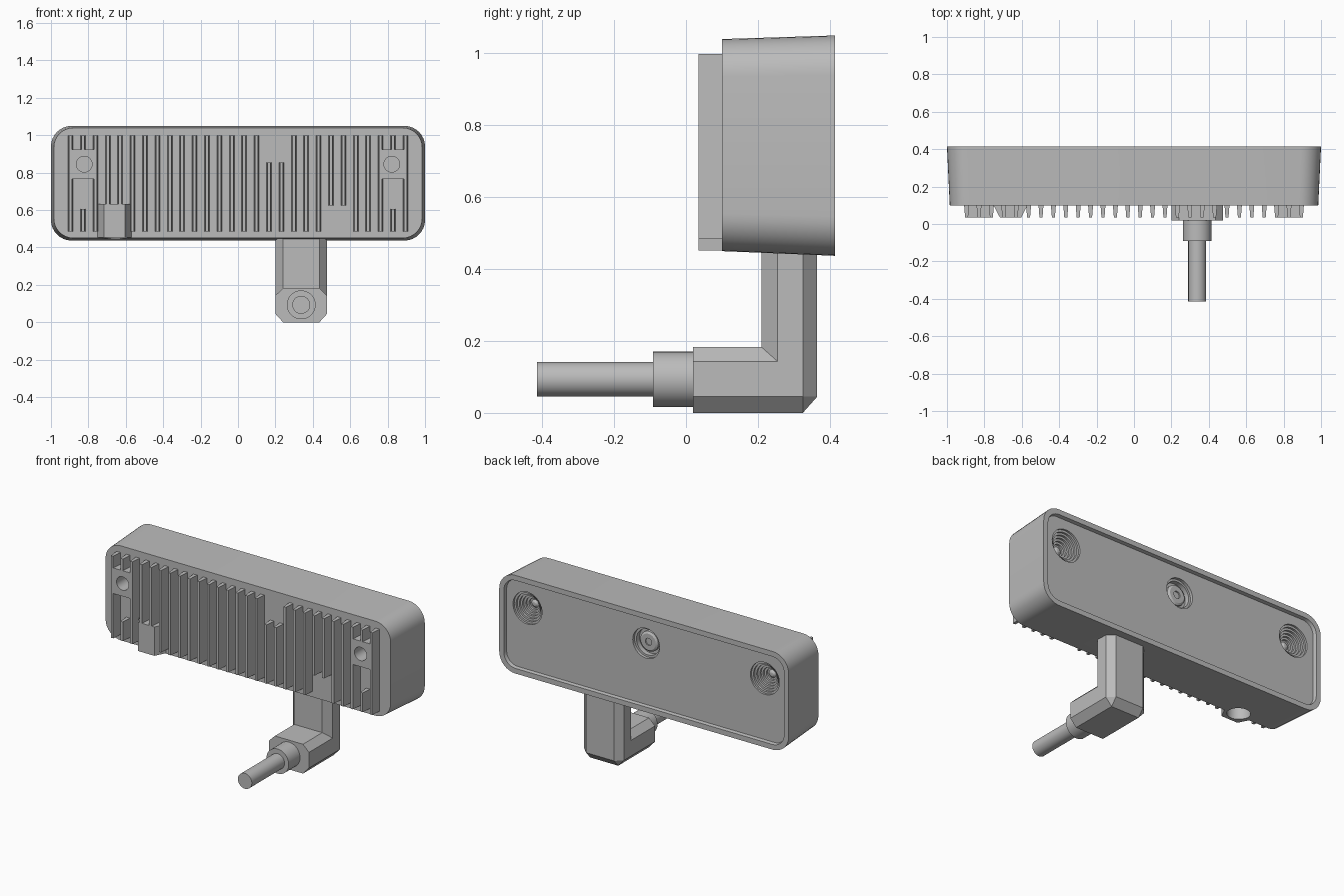
import bpy, bmesh, math
from mathutils import Matrix, Vector

if "Cube" in bpy.data.objects:
    bpy.data.objects.remove(bpy.data.objects["Cube"], do_unlink=True)

grey = bpy.data.materials.new("plain_grey")
grey.use_nodes = True
grey.diffuse_color = (0.5, 0.5, 0.5, 1)
grey.node_tree.nodes["Principled BSDF"].inputs["Base Color"].default_value = grey.diffuse_color


def finish(name, bm):
    """Turn a bmesh into a named object in the shared material."""
    bmesh.ops.remove_doubles(bm, verts=bm.verts, dist=1e-5)
    bmesh.ops.recalc_face_normals(bm, faces=bm.faces)
    mesh = bpy.data.meshes.new(name)
    bm.to_mesh(mesh)
    bm.free()
    mesh.materials.append(grey)
    ob = bpy.data.objects.new(name, mesh)
    bpy.context.collection.objects.link(ob)
    return ob


def loft(name, rings):
    """Skin a list of equal-length point rings and cap both ends."""
    bm = bmesh.new()
    loops = [[bm.verts.new(p) for p in ring] for ring in rings]
    n = len(loops[0])
    for a, b in zip(loops, loops[1:]):
        for i in range(n):
            j = (i + 1) % n
            bm.faces.new((a[i], a[j], b[j], b[i]))
    bm.faces.new(loops[0][::-1])
    bm.faces.new(loops[-1])
    return finish(name, bm)


def lathe(name, profile, centre, axis="Y", sides=40):
    """Revolve (radius, position) pairs about an axis through centre."""
    rings = []
    for r, h in profile:
        ring = []
        for i in range(sides):
            a = math.tau * i / sides
            c, s = r * math.cos(a), r * math.sin(a)
            ring.append(Vector((c, h, s) if axis == "Y" else (c, s, h)) + Vector(centre))
        rings.append(ring)
    return loft(name, rings)


def cut(targets, cutter):
    """Subtract the cutter from each target, then discard it."""
    cutter.hide_render = True
    for ob in targets:
        mod = ob.modifiers.new("cut", "BOOLEAN")
        mod.operation = "DIFFERENCE"
        mod.solver = "EXACT"
        mod.object = cutter
        bpy.context.view_layer.objects.active = ob
        bpy.ops.object.modifier_apply(modifier=mod.name)
    bpy.data.objects.remove(cutter, do_unlink=True)


def rounded(y, half_w, low, high, radius):
    """Rounded rectangle ring in the xz plane."""
    ring = []
    corners = ((1, 1), (-1, 1), (-1, -1), (1, -1))
    for k, (sx, sz) in enumerate(corners):
        cx = sx * (half_w - radius)
        cz = high - radius if sz > 0 else low + radius
        for i in range(9):
            a = math.pi / 2 * (k + i / 8)
            ring.append((cx + radius * math.cos(a), y, cz + radius * math.sin(a)))
    return ring


def fin(name, x, low, high, base=0.014, tip=0.008):
    """Upright rib with drafted sides."""
    def section(z):
        return [(x - base, 0.11, z), (x - tip, 0.035, z), (x + tip, 0.035, z), (x + base, 0.11, z)]
    return loft(name, [section(low), section(high)])


# Drafted housing with a recessed back panel
BACK, PANEL = 0.415, 0.393
housing = loft("housing", [
    rounded(0.10, 0.985, 0.45, 1.04, 0.105),
    rounded(BACK, 1.0, 0.437, 1.05, 0.11),
    rounded(BACK, 0.968, 0.469, 1.018, 0.08),
    rounded(PANEL, 0.964, 0.473, 1.014, 0.076),
])

# Stepped wells around the two outer lenses
LENS_Z = 0.855
for side, label in ((1, "left"), (-1, "right")):
    centre = (side * 0.82, 0, LENS_Z)
    profile = [(0, 0.45), (0.1, 0.45)]
    r, y = 0.1, PANEL - 0.012
    for step in range(5):
        profile += [(r, y), (r - 0.013, y)]
        r, y = r - 0.013, y - 0.013
    profile += [(r, y), (0, y)]
    cut([housing], lathe("well_cutter", profile, centre))
    lathe(label + "_lens", [(0, y + 0.012), (0.012, y + 0.01), (0.025, y), (0, y - 0.01)], centre)

# Middle well with a flat barrel and a small pupil
centre = (0, 0, LENS_Z)
cut([housing], lathe("well_cutter", [(0, 0.45), (0.093, 0.45), (0.093, 0.375), (0.08, 0.375),
                                     (0.08, 0.345), (0, 0.345)], centre))
lathe("middle_barrel", [(0, 0.34), (0.062, 0.34), (0.062, 0.362), (0.05, 0.37), (0.022, 0.37),
                        (0.022, 0.362), (0.012, 0.362), (0, 0.362)], centre)

# Cooling fins, with the shortened ones near pads, socket and label area
COUNT, REACH, LOW, HIGH = 28, 0.895, 0.485, 0.998
PAD_LOW, PAD_HIGH = 0.765, 0.925
for i in range(COUNT):
    x = -REACH + 2 * REACH * i / (COUNT - 1)
    spans = [(LOW, HIGH)]
    if i in (1, COUNT - 2):
        spans = [(LOW, 0.605), (PAD_HIGH - 0.01, HIGH)]
    elif i in (3, 4, 21, 22):
        spans = [(0.625, HIGH)]
    elif i in (16, 17):
        spans = [(LOW, 0.853)]
    for k, (low, high) in enumerate(spans):
        fin(f"fin_{i + 1}_{k + 1}", x, low, high)

# Mounting pads with screw holes
for side, label in ((1, "left"), (-1, "right")):
    x = side * 0.829
    pad = fin(label + "_mount_pad", x, PAD_LOW, PAD_HIGH, base=0.07, tip=0.07)
    cut([pad, housing], lathe("hole_cutter", [(0, 0), (0.042, 0), (0.042, 0.17), (0, 0.17)],
                              (side * 0.822, 0, 0.845)))

# Cable socket bulge, open underneath
socket = fin("socket_bulge", -0.66, 0.452, 0.632, base=0.096, tip=0.057)
cut([socket, housing], lathe("hole_cutter", [(0, 0.3), (0.066, 0.3), (0.066, 0.58), (0, 0.58)],
                             (-0.655, 0.12, 0), axis="Z"))

# Chamfered elbow plug: outer outline and its inset side outline
PLUG_X = 0.338
outer = [(0.02, 0), (0.325, 0), (0.365, 0.045), (0.365, 0.47), (0.21, 0.47), (0.21, 0.183), (0.02, 0.183)]
inner = [(0.02, 0.045), (0.325, 0.045), (0.325, 0.045), (0.325, 0.47), (0.255, 0.47), (0.255, 0.143), (0.02, 0.143)]
loft("elbow_plug", [[(PLUG_X + dx, y, z) for y, z in outline]
                    for dx, outline in ((-0.138, inner), (-0.097, outer), (0.097, outer), (0.138, inner))])

# Collar and cable
axis = (PLUG_X, 0, 0.0935)
lathe("cable_collar", [(0, -0.092), (0.077, -0.092), (0.077, 0.03), (0, 0.03)], axis)
lathe("cable", [(0, -0.415), (0.048, -0.415), (0.048, -0.08), (0, -0.08)], axis)

# Smooth the round parts while keeping hard edges
bpy.ops.object.select_all(action="DESELECT")
for ob in bpy.context.collection.objects:
    if ob.type == "MESH" and grey.name in ob.data.materials:
        ob.select_set(True)
        bpy.context.view_layer.objects.active = ob
bpy.ops.object.shade_smooth_by_angle(angle=math.radians(25))
